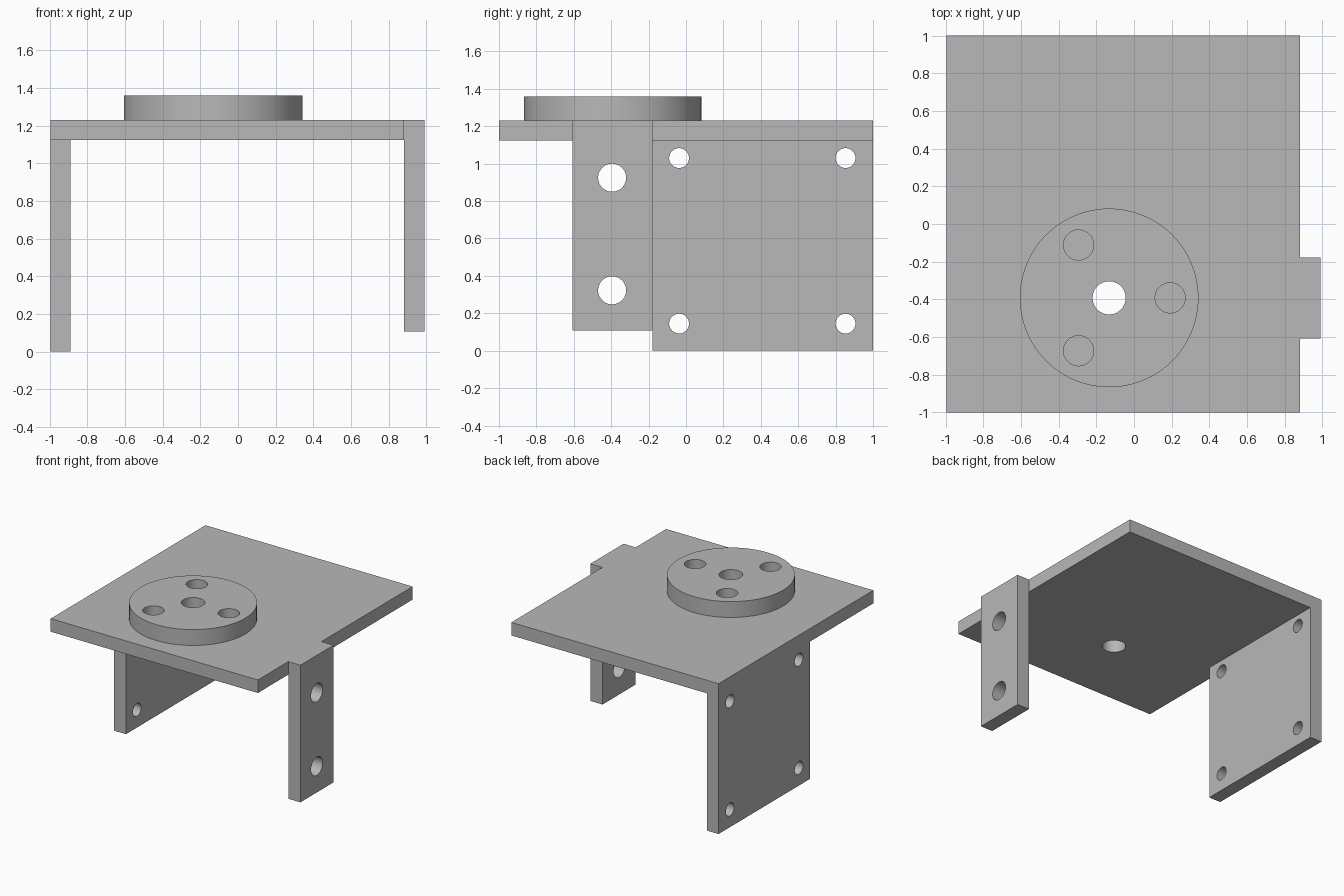
import bpy, bmesh, math
from mathutils import Matrix

if "Cube" in bpy.data.objects:
    bpy.data.objects.remove(bpy.data.objects["Cube"])

grey = bpy.data.materials.new("plain_grey")
grey.diffuse_color = (0.48, 0.48, 0.48, 1)
grey.use_nodes = True
grey.node_tree.nodes["Principled BSDF"].inputs["Base Color"].default_value = grey.diffuse_color


def finish(name, bm):
    mesh = bpy.data.meshes.new(name)
    bm.to_mesh(mesh)
    bm.free()
    obj = bpy.data.objects.new(name, mesh)
    bpy.context.collection.objects.link(obj)
    mesh.materials.append(grey)
    return obj


def box(name, low, high):
    bm = bmesh.new()
    bmesh.ops.create_cube(bm, size=1)
    for v in bm.verts:
        v.co = [(a + b) / 2 + c * (b - a) for a, b, c in zip(low, high, v.co)]
    return finish(name, bm)


def cylinder(name, centre, radius, depth, axis="Z", sides=48):
    turn = Matrix.Rotation(math.pi / 2, 4, "Y") if axis == "X" else Matrix()
    bm = bmesh.new()
    bmesh.ops.create_cone(bm, cap_ends=True, segments=sides, radius1=radius, radius2=radius,
                          depth=depth, matrix=Matrix.Translation(centre) @ turn)
    return finish(name, bm)


def combine(obj, others, operation):
    for other in others:
        other.hide_render = True
        mod = obj.modifiers.new("join", "BOOLEAN")
        mod.operation, mod.solver, mod.object = operation, "EXACT", other
        bpy.context.view_layer.objects.active = obj
        bpy.ops.object.modifier_apply(modifier=mod.name)
        bpy.data.objects.remove(other)


def merge_flat_faces(obj):
    bm = bmesh.new()
    bm.from_mesh(obj.data)
    bmesh.ops.dissolve_limit(bm, angle_limit=0.01, verts=bm.verts, edges=bm.edges)
    bm.to_mesh(obj.data)
    bm.free()


def smooth(obj):
    bpy.ops.object.select_all(action="DESELECT")
    obj.select_set(True)
    bpy.context.view_layer.objects.active = obj
    bpy.ops.object.shade_smooth_by_angle(angle=math.radians(30))


# Folded bracket: top plate, wide left wall, narrow right tab
bracket = box("bracket", (-0.995, -1, 1.123), (0.88, 1, 1.23))
left_wall = box("left_wall", (-0.995, -0.18, 0), (-0.888, 1, 1.23))
right_tab = box("right_tab", (0.88, -0.607, 0.108), (0.99, -0.178, 1.23))
combine(bracket, [left_wall, right_tab], "UNION")
merge_flat_faces(bracket)

# Bolt holes in the wall and tab, and the shaft hole in the top plate
cx, cy = -0.132, -0.392
holes = [cylinder("hole", (-0.94, y, z), 0.053, 0.4, "X")
         for y in (-0.037, 0.853) for z in (0.145, 1.03)]
holes += [cylinder("hole", (0.935, -0.395, z), 0.075, 0.4, "X") for z in (0.323, 0.925)]
holes.append(cylinder("hole", (cx, cy, 1.2), 0.088, 0.6))
combine(bracket, holes, "DIFFERENCE")

# Round mounting disc with a shaft hole and three screw holes
disc = cylinder("mounting_disc", (cx, cy, 1.295), 0.474, 0.13, sides=96)
holes = [cylinder("hole", (cx, cy, 1.3), 0.088, 0.6)]
for i in range(3):
    a = i * math.tau / 3
    holes.append(cylinder("hole", (cx + 0.324 * math.cos(a), cy + 0.324 * math.sin(a), 1.3), 0.08, 0.6))
combine(disc, holes, "DIFFERENCE")

for part in (bracket, disc):
    smooth(part)
